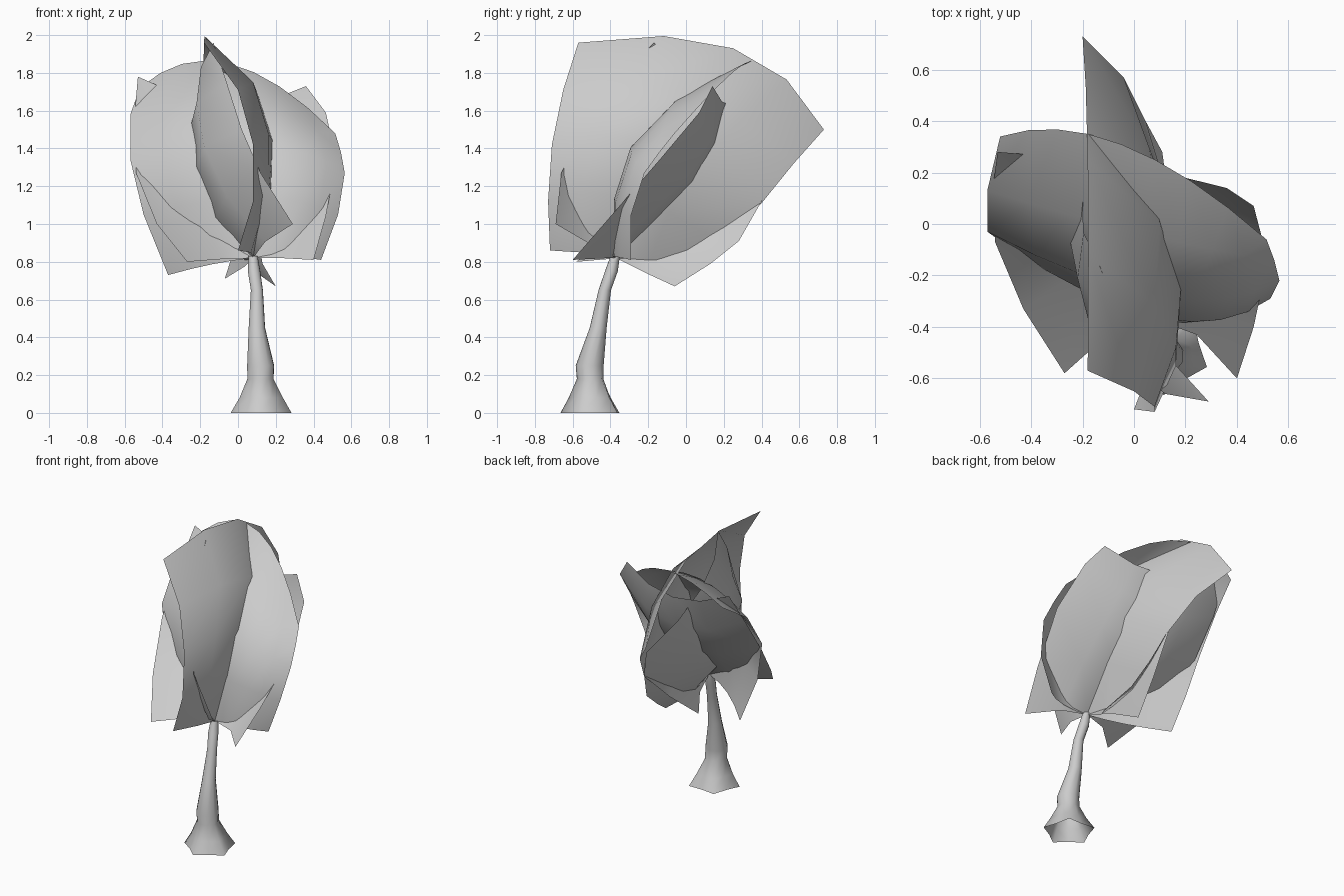
import bpy, bmesh, math
from mathutils import Vector

cube = bpy.data.objects.get("Cube")
if cube:
    bpy.data.objects.remove(cube, do_unlink=True)

# Single flat colour
grey = bpy.data.materials.new("pale_grey")
grey.use_nodes = True
colour = (0.6, 0.6, 0.6, 1)
grey.diffuse_color = colour
grey.node_tree.nodes["Principled BSDF"].inputs["Base Color"].default_value = colour

CROWN = (0.08, -0.37, 0.82)


def add_grid(name, rows, closed=False):
    """Join rows of points into a smooth sheet, or an open tube when closed."""
    bm = bmesh.new()
    rings = [[bm.verts.new(p) for p in row] for row in rows]
    for low, high in zip(rings, rings[1:]):
        count = len(low)
        for i in range(count if closed else count - 1):
            j = (i + 1) % count
            bm.faces.new((low[i], low[j], high[j], high[i]))
    mesh = bpy.data.meshes.new(name)
    bm.to_mesh(mesh)
    bm.free()
    mesh.materials.append(grey)
    obj = bpy.data.objects.new(name, mesh)
    bpy.context.collection.objects.link(obj)
    bpy.ops.object.select_all(action="DESELECT")
    obj.select_set(True)
    bpy.context.view_layer.objects.active = obj
    bpy.ops.object.shade_smooth_by_angle(angle=math.radians(80))


def leaf_sheet(name, first_edge, midrib, second_edge, across=4):
    """Curved leaf sheet: each row is a parabola through edge, rib and edge."""
    rows = []
    for first, rib, second in zip(first_edge, midrib, second_edge):
        a, b, c = Vector(first), Vector(rib), Vector(second)
        row = []
        for i in range(across + 1):
            t = 2 * i / across - 1
            row.append(b + (c - a) * t / 2 + ((a + c) / 2 - b) * t * t)
        rows.append(row)
    add_grid(name, rows)


# Upright sheet running front to back, arching over the top
leaf_sheet(
    "leaf_front_to_back",
    [(0, -0.72, 0.86), (0.08, -0.73, 1.12), (0.08, -0.71, 1.42),
     (0, -0.65, 1.71), (-0.18, -0.57, 1.96)],
    [CROWN, (0.175, -0.34, 1.15), (0.185, -0.22, 1.44),
     (0.1, 0, 1.7), (-0.18, 0.25, 1.93)],
    [(-0.07, -0.04, 0.71), (-0.01, 0.19, 0.9), (0.045, 0.4, 1.11),
     (-0.04, 0.57, 1.32), (-0.2, 0.73, 1.5)])

# Wide sheet running side to side, bulging to the front
leaf_sheet(
    "leaf_side_to_side",
    [(-0.37, -0.07, 0.73), (-0.5, -0.08, 1.05), (-0.57, -0.03, 1.34),
     (-0.57, 0.13, 1.58), (-0.52, 0.34, 1.72)],
    [CROWN, (0.1, -0.365, 1.14), (0.1, -0.28, 1.42),
     (0.04, -0.04, 1.67), (-0.05, 0.31, 1.85)],
    [(0.44, -0.29, 0.81), (0.53, -0.29, 1.05), (0.565, -0.22, 1.27),
     (0.545, -0.14, 1.38), (0.515, -0.06, 1.48)],
    across=8)

# Cupped sheet whose sides reach forward and whose middle sags to the back
leaf_sheet(
    "leaf_cupped_back",
    [(-0.27, -0.58, 0.8), (-0.43, -0.33, 1), (-0.54, -0.07, 1.27),
     (-0.55, 0.13, 1.55), (-0.53, 0.28, 1.78)],
    [CROWN, (0.05, -0.12, 1.04), (0, 0.06, 1.2),
     (-0.03, 0.17, 1.4), (-0.06, 0.23, 1.63)],
    [(0.4, -0.6, 0.81), (0.465, -0.4, 1.04), (0.52, -0.14, 1.34),
     (0.465, 0.07, 1.59), (0.36, 0.14, 1.73)])

# Cupped sheet whose edges reach one way and whose middle bulges the other
leaf_sheet(
    "leaf_cupped_side",
    [(0.29, -0.69, 1), (0.12, -0.66, 1.27), (0.02, -0.55, 1.5),
     (-0.06, -0.37, 1.75), (-0.13, -0.17, 1.96)],
    [CROWN, (-0.12, -0.28, 1.03), (-0.23, -0.17, 1.28),
     (-0.255, -0.03, 1.5), (-0.2, 0.12, 1.68)],
    [(0.2, -0.06, 0.67), (0.13, 0.13, 0.79), (0.11, 0.28, 0.91),
     (0.045, 0.4, 1.12), (-0.02, 0.47, 1.32)])

# Leaning hollow trunk with a lobed flare at the foot: x, y, z, radius, lobe depth
SIDES = 10
TURN = math.radians(-21)
stations = [(0.125, -0.495, 0, 0.15, 0.13), (0.125, -0.5, 0.08, 0.11, 0.1),
            (0.12, -0.505, 0.18, 0.07, 0.04), (0.12, -0.51, 0.25, 0.074, 0),
            (0.1, -0.465, 0.45, 0.045, 0), (0.1, -0.43, 0.65, 0.033, 0),
            (0.085, -0.395, 0.75, 0.034, 0), (0.08, -0.375, 0.83, 0.025, 0)]
trunk_rows = []
for x, y, z, radius, lobe in stations:
    row = []
    for k in range(SIDES):
        angle = math.tau * k / SIDES
        r = radius * (1 + lobe * math.cos(5 * angle))
        row.append((x + r * math.cos(angle + TURN), y + r * math.sin(angle + TURN), z))
    trunk_rows.append(row)
add_grid("trunk", trunk_rows, closed=True)
